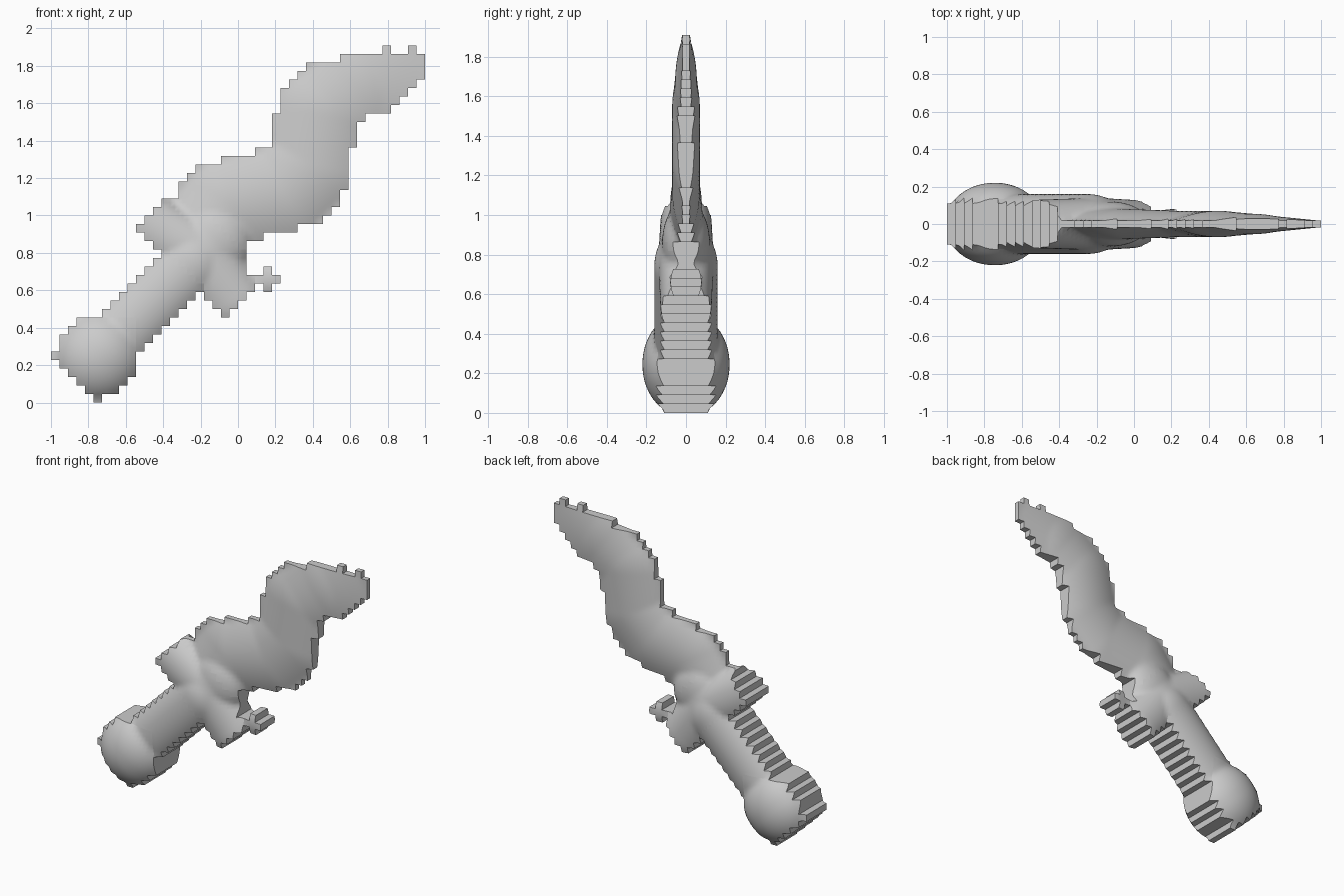
import bpy
import bmesh
from mathutils import Vector

if "Cube" in bpy.data.objects:
    bpy.data.objects.remove(bpy.data.objects["Cube"], do_unlink=True)

CELL = 2 / 44      # size of one outline step
SUB = 2            # surface divisions per step
RIM = 0.018        # thinnest half depth

steel = bpy.data.materials.new("plain_grey")
steel.use_nodes = True
GREY = (0.6, 0.6, 0.6, 1)
steel.diffuse_color = GREY
steel.node_tree.nodes["Principled BSDF"].inputs["Base Color"].default_value = GREY


def row_spans(first_row, lefts, rights):
    """Cells of a stepped outline, one span per row."""
    return {(col, first_row + k)
            for k, (a, b) in enumerate(zip(lefts, rights))
            for col in range(a, b)}


# Stepped outline of each part
handle_rows = range(6, 18)
outlines = {
    "pommel": row_spans(0, [5, 4, 3, 2, 1, 0, 1, 1, 2, 3],
                        [6, 8, 9] + [10] * 7),
    "handle": row_spans(6, [r - 4 for r in handle_rows],
                        [min(r + 5, 31 - r) for r in handle_rows]),
    "guard": row_spans(10, [20, 19, 18, 18, 17, 16, 15, 14, 12, 11, 10, 11, 12, 13],
                       [21, 22, 23, 24, 24, 23, 23] + [40 - r for r in range(17, 24)]),
    "guard_prong": row_spans(13, [25, 24, 25], [26, 27, 26]),
    "blade": row_spans(18,
                       [22, 21, 20, 19, 18, 17, 15, 15, 16, 17, 20, 24]
                       + [26] * 4 + [27] * 3 + [28, 29, 30, 34],
                       [23, 25, 29, 32, 33, 34, 34] + [35] * 5 + [36] * 3
                       + [37, 40, 41, 42, 43] + [44] * 3),
    "blade_tip_nubs": {(39, 41), (42, 41)},
}

# Rounded ridges: path of (x, z, half depth), radius, falloff power
ridges = [
    ([(-0.75, 0.24, 0.22), (-0.74, 0.25, 0.22)], 0.26, 0.5),      # pommel ball
    ([(-0.75, 0.24, 0.13), (-0.74, 0.25, 0.13)], 0.45, 0.5),      # pommel rim
    ([(-0.74, 0.25, 0.16), (-0.25, 0.74, 0.16), (-0.13, 0.86, 0.12)], 0.21, 0.5),
    ([(-0.5, 0.95, 0.13), (-0.2, 0.78, 0.14), (-0.03, 0.55, 0.13)], 0.18, 0.5),
    ([(0.04, 0.66, 0.06), (0.2, 0.66, 0.08)], 0.12, 0.5),         # prong
    ([(-0.15, 0.9, 0.09), (-0.05, 1.05, 0.08), (0.24, 1.12, 0.07),
      (0.4, 1.27, 0.07), (0.45, 1.54, 0.07), (0.62, 1.67, 0.055),
      (1.0, 1.8, 0.016)], 0.28, 1),                               # blade
]


def half_depth(x, z):
    p = Vector((x, z))
    best = RIM
    for path, radius, power in ridges:
        for (ax, az, ad), (bx, bz, bd) in zip(path, path[1:]):
            a, b = Vector((ax, az)), Vector((bx, bz))
            t = max(0, min(1, (p - a).dot(b - a) / (b - a).length_squared))
            r = (p - a.lerp(b, t)).length / radius
            if r < 1:
                best = max(best, (ad + (bd - ad) * t) * (1 - r * r) ** power)
    return best


def build_part(name, cells, filled):
    """Swollen front and back skins, joined by flat walls along the outline."""
    bm = bmesh.new()
    verts = {}

    def vert(corner, side):
        if (corner, side) not in verts:
            x, z = (c * CELL / SUB for c in corner)
            x -= 1
            verts[corner, side] = bm.verts.new((x, side * half_depth(x, z), z))
        return verts[corner, side]

    fine = [(c * SUB + i, r * SUB + j) for c, r in sorted(cells)
            for i in range(SUB) for j in range(SUB)]
    for i, j in fine:
        ring = [(i, j), (i + 1, j), (i + 1, j + 1), (i, j + 1)]
        bm.faces.new([vert(c, -1) for c in ring]).smooth = True
        bm.faces.new([vert(c, 1) for c in reversed(ring)]).smooth = True
        for k, (di, dj) in enumerate([(0, -1), (1, 0), (0, 1), (-1, 0)]):
            if ((i + di) // SUB, (j + dj) // SUB) not in filled:
                a, b = ring[k], ring[(k + 1) % 4]
                bm.faces.new([vert(a, -1), vert(a, 1), vert(b, 1), vert(b, -1)])
    # keep the outline crisp
    for e in bm.edges:
        e.smooth = all(f.smooth for f in e.link_faces)
    mesh = bpy.data.meshes.new(name)
    bm.to_mesh(mesh)
    bm.free()
    mesh.materials.append(steel)
    bpy.context.collection.objects.link(bpy.data.objects.new(name, mesh))


filled = set().union(*outlines.values())
taken = set()
for name, cells in outlines.items():
    build_part(name, cells - taken, filled)
    taken |= cells
